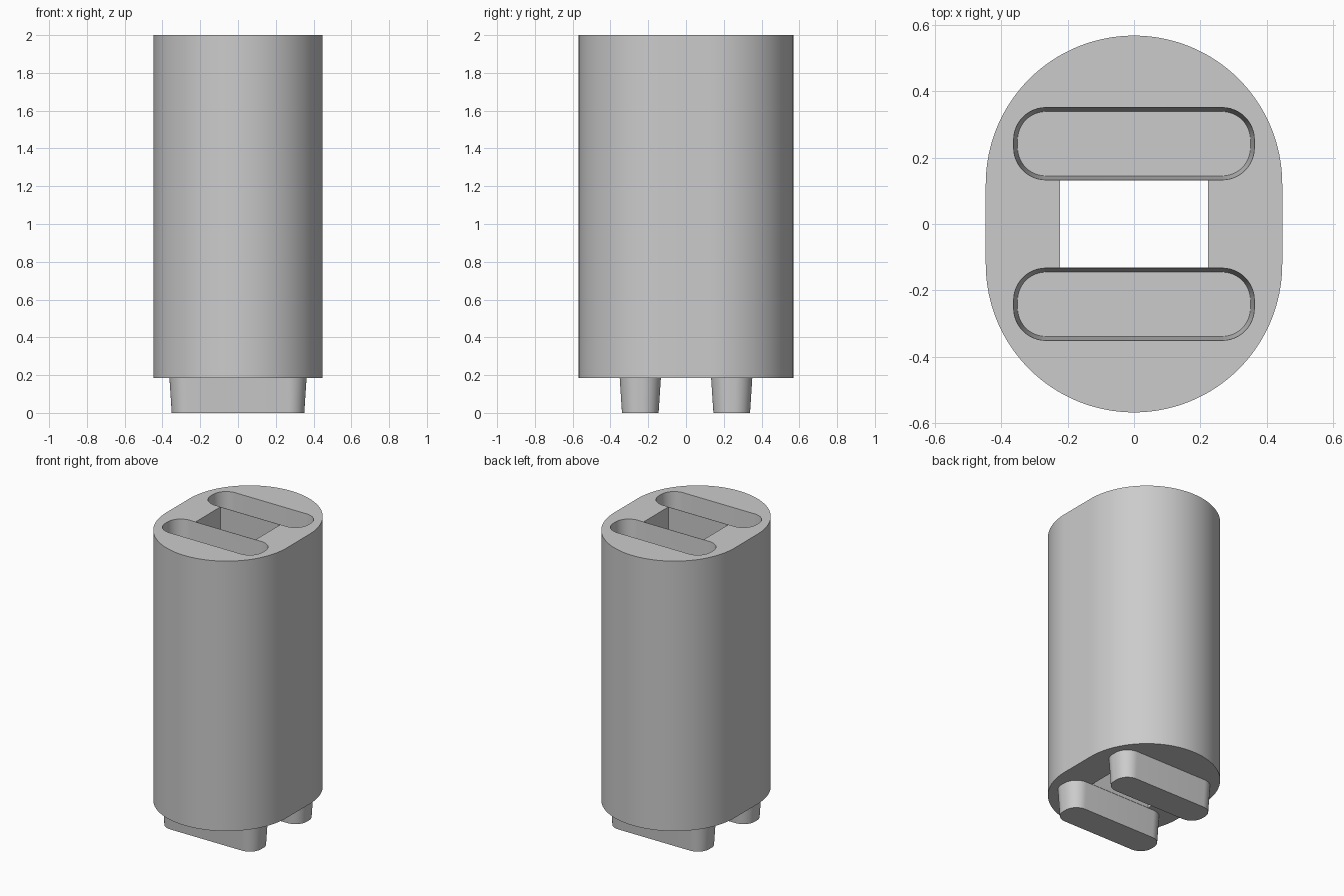
import bpy
import bmesh
from math import cos, sin, pi, radians

cube = bpy.data.objects.get("Cube")
if cube:
    bpy.data.objects.remove(cube, do_unlink=True)

grey = bpy.data.materials.new("plain grey")
grey.use_nodes = True
grey.diffuse_color = (0.6, 0.6, 0.6, 1)
grey.node_tree.nodes["Principled BSDF"].inputs["Base Color"].default_value = (0.6, 0.6, 0.6, 1)

HALF_X, HALF_Y, BASE, TOP = 0.447, 0.568, 0.185, 2.0
SLOT_Y = 0.242      # centre of each slot and peg
PEG = 0.185         # peg height and slot depth
TAPER = 0.012       # inset from wide end to narrow end


def rounded_rect(hx, hy, r, steps):
    """Outline of a rectangle with round corners, anticlockwise."""
    pts = []
    for i, (sx, sy) in enumerate([(1, 1), (-1, 1), (-1, -1), (1, -1)]):
        for k in range(steps + 1):
            a = (i + k / steps) * pi / 2
            p = (sx * (hx - r) + r * cos(a), sy * (hy - r) + r * sin(a))
            if not pts or abs(p[0] - pts[-1][0]) + abs(p[1] - pts[-1][1]) > 1e-5:
                pts.append(p)
    if abs(pts[0][0] - pts[-1][0]) + abs(pts[0][1] - pts[-1][1]) < 1e-5:
        pts.pop()
    return pts


def loft(name, low, high, z0, z1, y=0):
    """Closed solid between two outlines of equal point count."""
    bm = bmesh.new()
    a = [bm.verts.new((px, py + y, z0)) for px, py in low]
    b = [bm.verts.new((px, py + y, z1)) for px, py in high]
    bm.faces.new(a[::-1])
    bm.faces.new(b)
    n = len(a)
    for i in range(n):
        j = (i + 1) % n
        bm.faces.new((a[i], a[j], b[j], b[i]))
    mesh = bpy.data.meshes.new(name)
    bm.to_mesh(mesh)
    bm.free()
    mesh.materials.append(grey)
    ob = bpy.data.objects.new(name, mesh)
    bpy.context.collection.objects.link(ob)
    return ob


def activate(ob):
    bpy.ops.object.select_all(action='DESELECT')
    ob.select_set(True)
    bpy.context.view_layer.objects.active = ob


def tapered(name, z0, z1, y, over_low=0, over_high=0):
    """Rounded bar, narrow at z0 and wide at z1, extended along its taper."""
    def outline(t):
        d = TAPER * (1 - t)
        return rounded_rect(0.363 - d, 0.109 - d, 0.097 - d, 12)
    return loft(name, outline(-over_low / PEG), outline(1 + over_high / PEG),
                z0 - over_low, z1 + over_high, y)


# Main body
outline = rounded_rect(HALF_X, HALF_Y, HALF_X, 32)
body = loft("body", outline, outline, BASE, TOP)

# Central shaft and the two sockets in the top
shaft = [(0.223, 0.131), (-0.223, 0.131), (-0.223, -0.131), (0.223, -0.131)]
cutters = [loft("shaft_cutter", shaft, shaft, 0, TOP + 0.2)]
for side in (-1, 1):
    cutters.append(tapered("slot_cutter", TOP - PEG, TOP, side * SLOT_Y, 0, 0.005))
activate(body)
for cutter in cutters:
    cutter.hide_render = True
    mod = body.modifiers.new("cut", 'BOOLEAN')
    mod.operation = 'DIFFERENCE'
    mod.solver = 'EXACT'
    mod.object = cutter
    bpy.ops.object.modifier_apply(modifier=mod.name)
for cutter in cutters:
    bpy.data.objects.remove(cutter, do_unlink=True)

# Pegs below, matching the sockets
pegs = [tapered(name, 0, PEG, side * SLOT_Y, 0, 0.005)
        for name, side in (("front_peg", -1), ("back_peg", 1))]

for ob in [body] + pegs:
    activate(ob)
    bpy.ops.object.shade_smooth_by_angle(angle=radians(30))
